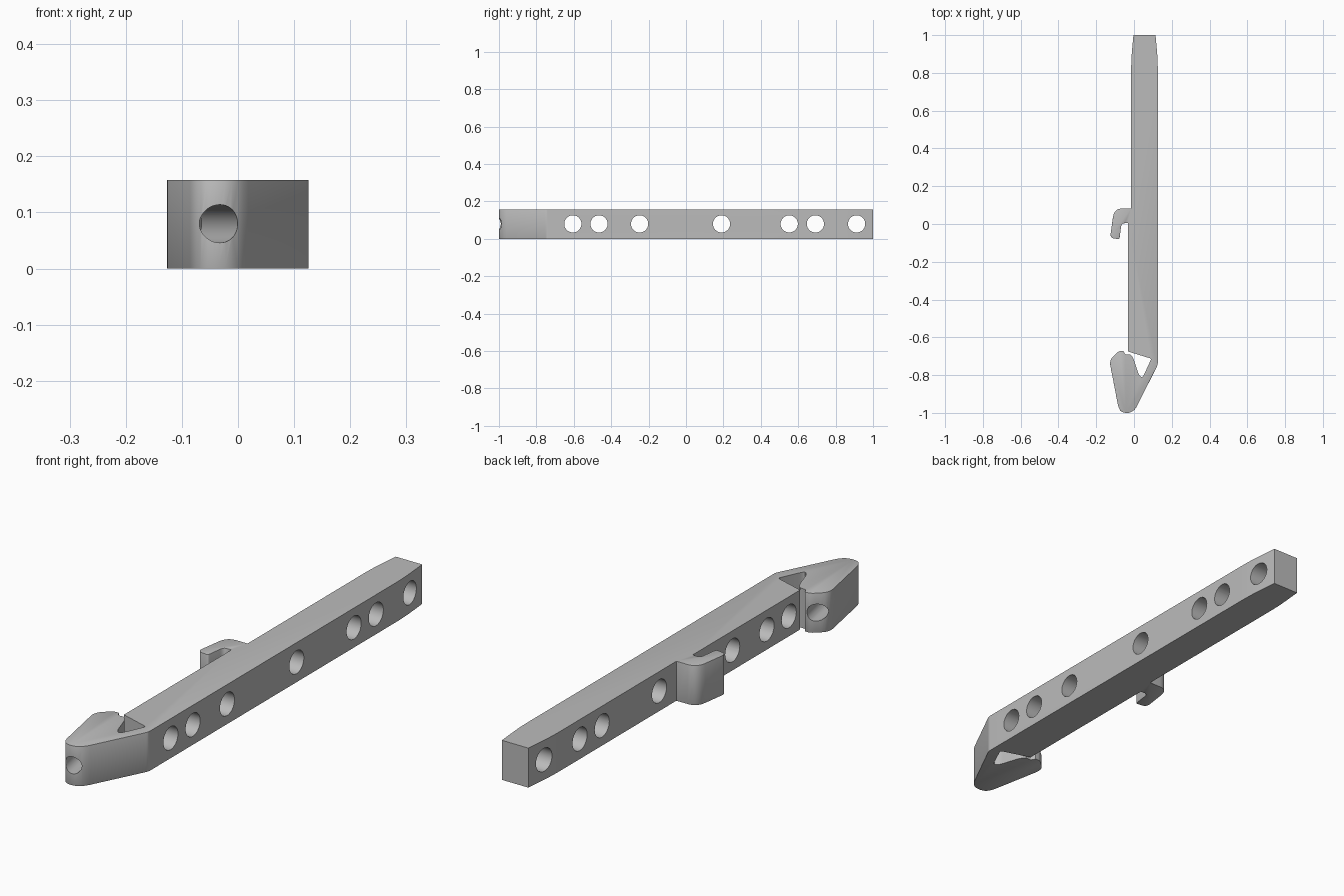
import bpy, bmesh, math
from mathutils import Vector

if "Cube" in bpy.data.objects:
    bpy.data.objects.remove(bpy.data.objects["Cube"], do_unlink=True)

HEIGHT = 0.158

grey = bpy.data.materials.new("plain grey")
grey.use_nodes = True
colour = (0.5, 0.5, 0.5, 1)
grey.diffuse_color = colour
grey.node_tree.nodes["Principled BSDF"].inputs["Base Color"].default_value = colour


def rounded(corners, steps=5):
    """Outline with each (x, y, radius) corner rounded off."""
    out = []
    for i, (x, y, r) in enumerate(corners):
        p = Vector((x, y))
        a = Vector(corners[i - 1][:2]) - p
        b = Vector(corners[(i + 1) % len(corners)][:2]) - p
        if r == 0:
            out.append(p)
            continue
        start = p + a.normalized() * min(r, a.length * 0.45)
        end = p + b.normalized() * min(r, b.length * 0.45)
        for k in range(steps + 1):
            t = k / steps
            out.append(start * (1 - t) ** 2 + p * 2 * t * (1 - t) + end * t ** 2)
    return out


def is_soft(edge):
    """Rim edges on the outside of the tip and around the side hook."""
    a, b = (v.co for v in edge.verts)
    if abs(a.z - b.z) > 0.001:
        return False
    mid = (a + b) / 2
    hook = mid.x < -0.034 and -0.1 < mid.y < 0.1
    tip = mid.y < -0.745 and not (mid.y > -0.82 and -0.01 < mid.x < 0.085)
    tip = tip or (mid.x < -0.06 and mid.y < -0.6)
    return hook or tip


def extrude_outline(name, outline):
    bm = bmesh.new()
    base = bm.faces.new([bm.verts.new((p.x, p.y, 0)) for p in outline])
    top = bmesh.ops.extrude_face_region(bm, geom=[base])
    bmesh.ops.translate(bm, vec=(0, 0, HEIGHT),
                        verts=[v for v in top["geom"] if isinstance(v, bmesh.types.BMVert)])
    bmesh.ops.recalc_face_normals(bm, faces=bm.faces)
    bmesh.ops.bevel(bm, geom=[e for e in bm.edges if is_soft(e)], offset=0.007,
                    segments=2, profile=0.5, affect='EDGES', clamp_overlap=True)
    mesh = bpy.data.meshes.new(name)
    bm.to_mesh(mesh)
    bm.free()
    mesh.materials.append(grey)
    obj = bpy.data.objects.new(name, mesh)
    bpy.context.collection.objects.link(obj)
    return obj


def drill(target, start, end, radius):
    """Cut a round hole between two points."""
    start, end = Vector(start), Vector(end)
    axis = end - start
    bpy.ops.mesh.primitive_cylinder_add(vertices=40, radius=radius, depth=axis.length,
                                        location=(start + end) / 2,
                                        rotation=axis.to_track_quat('Z', 'Y').to_euler())
    cutter = bpy.context.object
    cutter.name = "hole_cutter"
    cutter.data.materials.append(grey)
    cut = target.modifiers.new("hole", 'BOOLEAN')
    cut.operation, cut.solver, cut.object = 'DIFFERENCE', 'EXACT', cutter
    bpy.context.view_layer.objects.active = target
    bpy.ops.object.modifier_apply(modifier=cut.name)
    bpy.data.objects.remove(cutter, do_unlink=True)


# Bar, side hook and clasp tip share one outline
back_end = [(0.126, 0.87, 0.06), (0.114, 1, 0), (-0.003, 1, 0), (-0.015, 0.87, 0.06)]
side_hook = [(-0.015, 0.082, 0), (-0.105, 0.082, 0.045), (-0.127, -0.075, 0.025),
             (-0.077, -0.08, 0.008), (-0.066, 0.004, 0.02), (-0.032, 0.004, 0)]
mouth = [(-0.032, -0.675, 0), (0.092, -0.713, 0.01), (0.045, -0.815, 0.025),
         (0.026, -0.80, 0.02), (-0.005, -0.705, 0.03), (-0.022, -0.69, 0),
         (-0.046, -0.69, 0.005), (-0.056, -0.672, 0)]
tip = [(-0.08, -0.672, 0.02), (-0.131, -0.72, 0.03), (-0.077, -1, 0.045),
       (-0.002, -1, 0.045), (0.126, -0.745, 0.01)]

clasp_bar = extrude_outline("clasp_bar", rounded(back_end + side_hook + mouth + tip))

# Cross holes along the bar
for y in (-0.605, -0.465, -0.248, 0.19, 0.552, 0.692, 0.912):
    drill(clasp_bar, (-0.06, y, 0.08), (0.2, y, 0.08), 0.046)

# Slanted cord hole through the tip
drill(clasp_bar, (-0.022, -1.05, 0.08), (-0.106, -0.64, 0.08), 0.034)

bpy.ops.object.select_all(action='DESELECT')
clasp_bar.select_set(True)
bpy.context.view_layer.objects.active = clasp_bar
bpy.ops.object.shade_smooth_by_angle(angle=math.radians(30))
